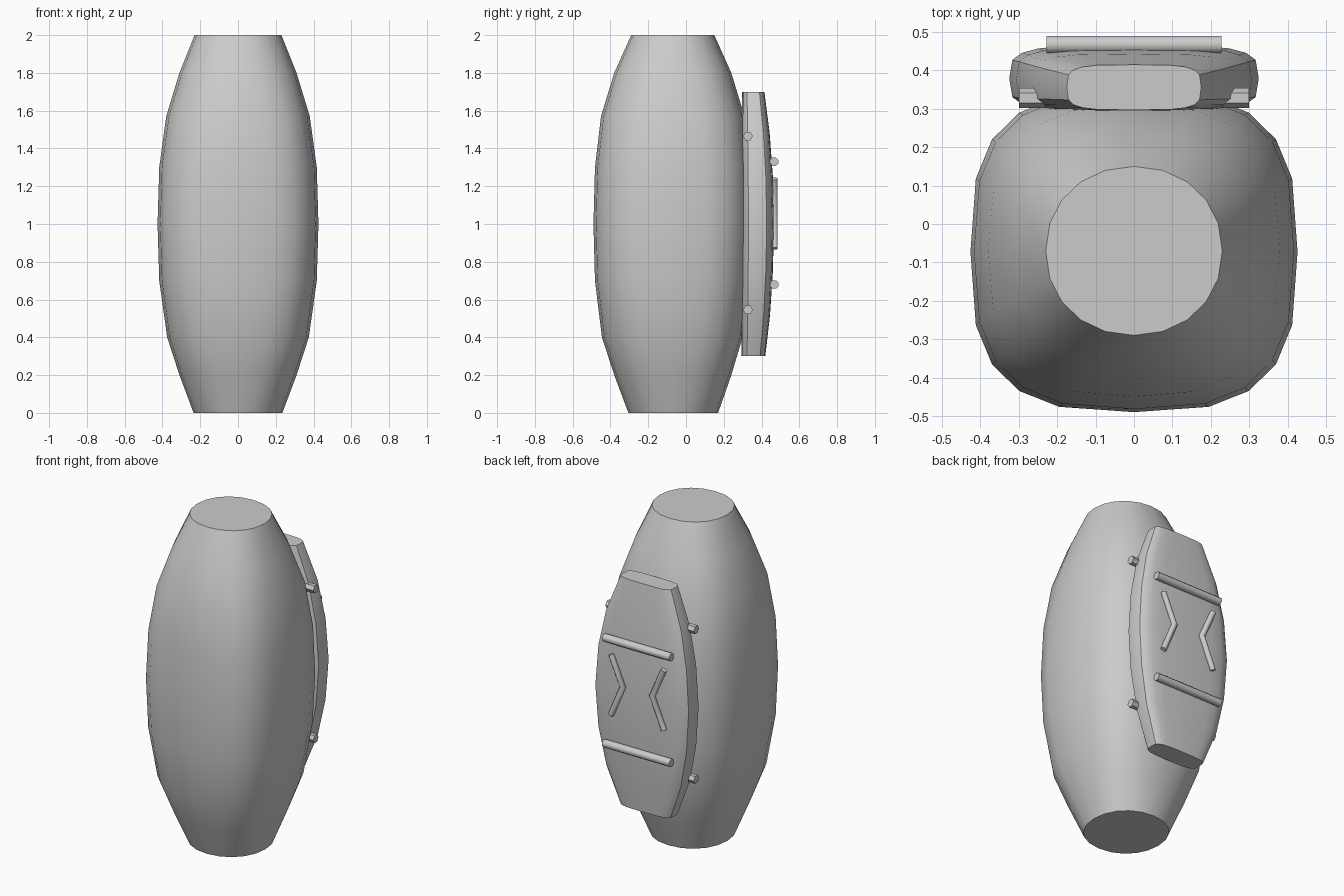
import bpy, bmesh, math
from mathutils import Vector

if "Cube" in bpy.data.objects:
    bpy.data.objects.remove(bpy.data.objects["Cube"])


def finish(bm, name, angle=35):
    bmesh.ops.recalc_face_normals(bm, faces=bm.faces)
    me = bpy.data.meshes.new(name)
    bm.to_mesh(me)
    bm.free()
    ob = bpy.data.objects.new(name, me)
    bpy.context.collection.objects.link(ob)
    bpy.ops.object.select_all(action='DESELECT')
    ob.select_set(True)
    bpy.context.view_layer.objects.active = ob
    bpy.ops.object.shade_smooth_by_angle(angle=math.radians(angle))
    return ob


def loft(name, rings, sides):
    """Stack superellipse rings: (z, half width, front y, back y, exponent)."""
    bm = bmesh.new()
    prev = None
    for i, (z, w, y0, y1, n) in enumerate(rings):
        ring = []
        for k in range(sides):
            a = 2 * math.pi * k / sides
            c, s = math.cos(a), math.sin(a)
            x = math.copysign(abs(c) ** (2 / n), c) * w
            y = (y0 + y1) / 2 + math.copysign(abs(s) ** (2 / n), s) * (y1 - y0) / 2
            ring.append(bm.verts.new((x, y, z)))
        if prev:
            for k in range(sides):
                j = (k + 1) % sides
                bm.faces.new((prev[k], prev[j], ring[j], ring[k]))
        if i in (0, len(rings) - 1):
            bm.faces.new(ring)
        prev = ring
    return finish(bm, name)


def rod(name, points, r, sides=8):
    """Capped tube through points lying in an x-z plane, mitred at the bends."""
    pts = [Vector(p) for p in points]
    bm = bmesh.new()
    prev = None
    for i, p in enumerate(pts):
        a = (p - pts[i - 1]).normalized() if i else (pts[1] - p).normalized()
        b = (pts[i + 1] - p).normalized() if i < len(pts) - 1 else a
        t = (a + b).normalized()
        v = Vector((0, 1, 0))
        u = v.cross(t) / max(0.3, t.dot(a))
        ring = [bm.verts.new(p + r * (u * math.cos(q) + v * math.sin(q)))
                for q in (2 * math.pi * (k + .5) / sides for k in range(sides))]
        if prev:
            for k in range(sides):
                j = (k + 1) % sides
                bm.faces.new((prev[k], prev[j], ring[j], ring[k]))
        if i in (0, len(pts) - 1):
            bm.faces.new(ring)
        prev = ring
    return finish(bm, name, 50)


# Barrel-shaped body
loft("body", [
    (0.00, 0.235, -0.305, 0.17, 2.1),
    (0.20, 0.31, -0.38, 0.24, 2.4),
    (0.40, 0.375, -0.445, 0.30, 2.7),
    (0.70, 0.417, -0.482, 0.335, 2.9),
    (1.00, 0.426, -0.49, 0.345, 3.0),
    (1.30, 0.417, -0.482, 0.34, 2.9),
    (1.57, 0.38, -0.45, 0.31, 2.7),
    (1.80, 0.31, -0.38, 0.24, 2.4),
    (2.00, 0.23, -0.29, 0.15, 2.1)], 20)

# Curved plate on the back
loft("back_plate", [
    (0.30, 0.175, 0.295, 0.42, 4),
    (0.52, 0.26, 0.293, 0.445, 4),
    (0.75, 0.307, 0.292, 0.46, 4),
    (1.00, 0.325, 0.292, 0.466, 4),
    (1.25, 0.307, 0.292, 0.46, 4),
    (1.48, 0.26, 0.293, 0.443, 4),
    (1.70, 0.175, 0.297, 0.415, 4)], 20)

for side, s in (("right", 1), ("left", -1)):
    # Side pegs of the plate
    for level, z in (("lower", 0.545), ("upper", 1.465)):
        rod(f"{level}_{side}_peg",
            [(s * 0.23, 0.328, z), (s * 0.30, 0.328, z)], 0.026, 6)
    # Bent strips pointing inwards
    rod(f"{side}_chevron",
        [(s * 0.18, 0.47, 0.87), (s * 0.10, 0.47, 1.06), (s * 0.18, 0.47, 1.24)], 0.017)

# Cross bars
for level, z in (("lower", 0.68), ("upper", 1.33)):
    rod(f"{level}_cross_bar", [(-0.228, 0.467, z), (0.228, 0.467, z)], 0.024)
